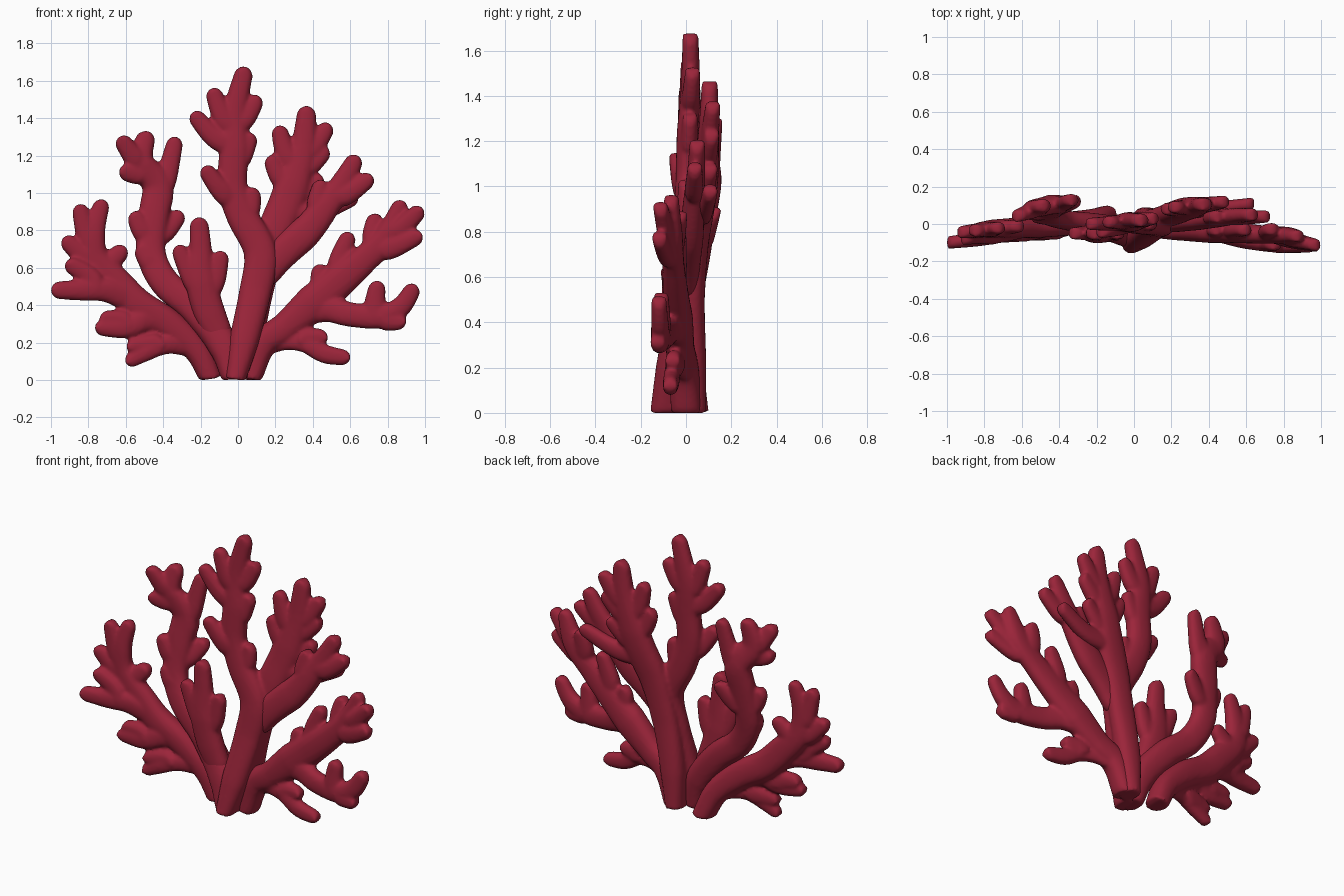
import bpy, bmesh, math
from mathutils import Vector

default_cube = bpy.data.objects.get("Cube")
if default_cube:
    bpy.data.objects.remove(default_cube, do_unlink=True)

# One deep red for the whole coral
coral_red = bpy.data.materials.new("coral_red")
coral_red.use_nodes = True
coral_red.diffuse_color = (0.33, 0.018, 0.042, 1)
coral_red.node_tree.nodes["Principled BSDF"].inputs["Base Color"].default_value = coral_red.diffuse_color

SIDES = 20
TIP_RADII = (0.068, 0.054, 0.042)


def spline(points, steps=10):
    """Smooth curve passing through every control point."""
    ends = [points[0] * 2 - points[1]] + points + [points[-1] * 2 - points[-2]]
    curve = []
    for a, b, c, d in zip(ends, ends[1:], ends[2:], ends[3:]):
        for i in range(steps):
            t = i / steps
            curve.append(b + (c - a) * (t / 2)
                         + (a * 2 - b * 5 + c * 4 - d) * (t * t / 2)
                         + (b * 3 - a - c * 3 + d) * (t ** 3 / 2))
    return curve + [points[-1]]


def sample(curve, distance):
    """Point and direction at a distance along a polyline."""
    for a, b in zip(curve, curve[1:]):
        length = (b - a).length
        if distance <= length or b is curve[-1]:
            return a.lerp(b, min(distance / length, 1)), (b - a).normalized()
        distance -= length


def blend(values, t):
    """Linear interpolation through evenly spaced values."""
    place = min(t, 0.9999) * (len(values) - 1)
    i = int(place)
    return values[i] + (values[i + 1] - values[i]) * (place - i)


def add_tube(bm, curve, radii):
    """Flattened tube; ends are rounded across the width unless on the ground."""
    grounded = curve[0].z == 0
    total = sum((b - a).length for a, b in zip(curve, curve[1:]))
    end_cap = min(radii[-1], total * 0.5)
    start_cap = 0 if grounded else min(radii[0], total * 0.3)
    body = total - end_cap - start_cap
    count = max(5, int(body / 0.03))
    arcs = [math.radians(i * 16) for i in range(1, 6)]
    stations = [(start_cap + body * i / count, 1) for i in range(count + 1)]
    stations += [(total - end_cap + end_cap * math.sin(a), math.cos(a)) for a in arcs]
    if not grounded:
        stations = [(start_cap * (1 - math.sin(a)), math.cos(a)) for a in arcs[::-1]] + stations

    rings = []
    for distance, squeeze in stations:
        centre, along = sample(curve, distance)
        radius = blend(radii, distance / total)
        depth = radius * 0.5 + 0.011
        if grounded:
            depth += 0.03 * max(0, 1 - centre.z * 2)
        across = Vector((-along.z, 0, along.x)).normalized()
        ring = []
        for i in range(SIDES):
            angle = math.tau * i / SIDES
            c, s = math.cos(angle), math.sin(angle)
            wide = math.copysign(abs(c) ** 0.85, c) * radius * squeeze
            deep = math.copysign(abs(s) ** 0.85, s) * depth
            spot = centre + across * wide + Vector((0, deep, 0))
            spot.z = max(spot.z, 0)
            ring.append(bm.verts.new(spot))
        rings.append(ring)
    for low, high in zip(rings, rings[1:]):
        for i in range(SIDES):
            j = (i + 1) % SIDES
            bm.faces.new((low[i], low[j], high[j], high[i]))
    bm.faces.new(rings[0][::-1])
    bm.faces.new(rings[-1])


def limb(name, *strands):
    """Strands (path, radii, tips) fused into one smooth object.
    Each tip is (fork place along the path, x, y, z)."""
    bm = bmesh.new()
    for path, radii, tips in strands:
        curve = spline([Vector(p) for p in path])
        add_tube(bm, curve, radii)
        # Side tips leave the stem sideways, then bend along it
        for fork, *place in tips:
            index = min(int(fork * 10), len(curve) - 2)
            start, end = curve[index], Vector(place)
            along = (curve[index + 1] - start).normalized()
            reach = end - start
            middle = start + reach * 0.5 - along * (reach.dot(along) * 0.2)
            add_tube(bm, spline([start, middle, end]), TIP_RADII)

    bmesh.ops.recalc_face_normals(bm, faces=bm.faces)
    mesh = bpy.data.meshes.new(name)
    bm.to_mesh(mesh)
    bm.free()
    mesh.materials.append(coral_red)
    obj = bpy.data.objects.new(name, mesh)
    bpy.context.collection.objects.link(obj)
    fuse = obj.modifiers.new("fuse", "REMESH")
    fuse.mode = "VOXEL"
    fuse.voxel_size = 0.011
    fuse.use_smooth_shade = True
    soften = obj.modifiers.new("soften", "SMOOTH")
    soften.factor = 0.5
    soften.iterations = 3


# Central trunk and its crown, with the back stem that forks toward the model's left
limb("central_trunk",
     ([(-.015, -.09, 0), (.03, -.065, .2), (.09, -.03, .46), (.12, -.01, .68), (.02, 0, .88),
       (-.03, .005, 1.04), (-.02, .01, 1.23), (-.02, .02, 1.42), (.04, .02, 1.675)],
      (.055, .08, .085, .09, .085, .08, .08, .062, .047),
      [(6.6, -.14, .01, 1.56), (6.1, -.245, .0, 1.43), (6.7, .11, .03, 1.52),
       (5.6, .075, .02, 1.32), (4.5, -.185, -.045, 1.14), (3.9, .08, .0, 1.03)]),
     ([(.05, .02, 0), (.07, .025, .25), (.11, .03, .48), (.18, .045, .75), (.26, .075, .95),
       (.31, .09, 1.1), (.35, .1, 1.25), (.37, .105, 1.465)],
      (.055, .075, .08, .085, .095, .095, .068, .048),
      [(5.2, .215, .09, 1.36), (5.7, .49, .12, 1.37), (4.5, .17, .08, 1.2),
       (5.2, .48, .115, 1.24), (4.1, .45, .11, 1.09), (3.7, .64, .11, .985)]))
limb("outer_right_limb",
     ([(.11, 0, .52), (.22, .01, .66), (.37, .025, .8), (.48, .035, .94),
       (.56, .045, 1.06), (.64, .05, 1.2)],
      (.075, .085, .088, .075, .06, .045),
      [(3.3, .72, .04, 1.09), (2.6, .45, .04, 1.07)]))

# Tall limb leaning back on the other side
limb("upper_left_limb",
     ([(-.03, -.06, 0), (-.08, -.035, .19), (-.23, 0, .38), (-.39, .025, .52),
       (-.465, .055, .68), (-.45, .085, .88), (-.43, .105, 1.04), (-.52, .085, 1.17),
       (-.48, .1, 1.33)],
      (.055, .085, .085, .08, .078, .08, .085, .075, .045),
      [(6.8, -.635, .04, 1.3), (5.7, -.33, .13, 1.3), (6.6, -.635, .045, 1.12),
       (5.9, -.39, .12, 1.13), (4.4, -.56, .055, .9), (4.4, -.3, .125, .9),
       (3.6, -.53, .04, .72)]))
limb("small_front_limb",
     ([(-.08, -.04, .2), (-.16, -.045, .38), (-.2, -.05, .56), (-.2, -.05, .7), (-.21, -.05, .87)],
      (.07, .085, .085, .06, .048),
      [(1.5, -.325, -.05, .72), (1.4, -.085, -.05, .69)]))

# Low spreading limb, one side, with its forks and twigs
limb("lower_left_limb",
     ([(-.14, .03, 0), (-.22, .015, .16), (-.37, .0, .3), (-.53, -.015, .4), (-.65, -.02, .52),
       (-.76, -.025, .65), (-.77, -.03, .79), (-.72, -.02, .965)],
      (.06, .07, .08, .085, .085, .075, .06, .04),
      [(5.4, -.85, -.035, .94), (4.9, -.935, -.045, .76), (4.6, -.6, -.01, .71)]),
     ([(-.56, -.02, .42), (-.7, -.055, .48), (-.83, -.08, .48), (-1, -.1, .48)],
      (.07, .065, .055, .045), [(1.4, -.92, -.08, .63)]),
     ([(-.38, 0, .31), (-.5, -.035, .32), (-.6, -.055, .28), (-.765, -.07, .28)],
      (.06, .065, .055, .04), [(1.8, -.74, -.06, .33)]),
     ([(-.25, .01, .17), (-.36, -.03, .19), (-.46, -.05, .165), (-.6, -.06, .09)],
      (.05, .05, .05, .036), [(1.4, -.595, -.06, .175)]))

# Low spreading limb, the other side
limb("lower_right_limb",
     ([(.075, 0, 0), (.13, -.01, .19), (.25, -.025, .28), (.4, -.035, .41), (.53, -.045, .52),
       (.67, -.055, .64), (.8, -.06, .77), (.88, -.065, .96)],
      (.05, .075, .08, .1, .09, .075, .07, .04),
      [(5.9, .985, -.115, .92), (5.5, .74, -.025, .89), (5.5, .985, -.12, .78),
       (4.1, .6, -.03, .79), (3.5, .44, -.03, .62)]),
     ([(.36, -.03, .36), (.48, -.06, .38), (.6, -.09, .35), (.76, -.11, .34),
       (.87, -.115, .39), (.95, -.12, .51)],
      (.07, .07, .065, .065, .055, .042),
      [(2.8, .75, -.11, .53), (3, .9, -.125, .31)]),
     ([(.15, 0, .18), (.25, -.03, .205), (.36, -.055, .195), (.46, -.065, .14), (.6, -.07, .115)],
      (.05, .045, .05, .05, .04), [(1.7, .48, -.06, .23)]))
